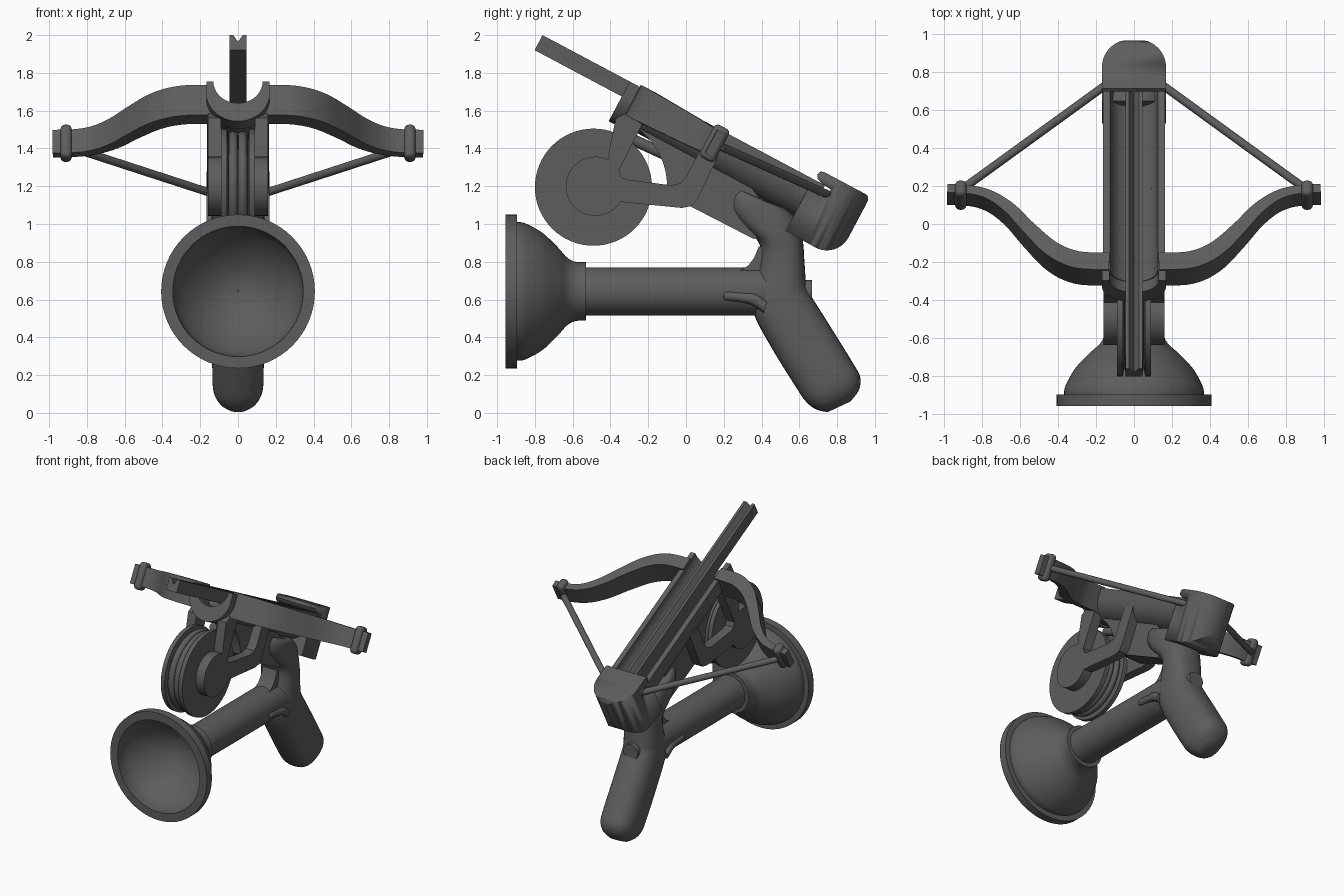
import bpy, bmesh
from math import sin, cos, pi, radians, copysign
from mathutils import Vector

if "Cube" in bpy.data.objects:
    bpy.data.objects.remove(bpy.data.objects["Cube"], do_unlink=True)

grey = bpy.data.materials.new("dark grey")
grey.use_nodes = True
COL = (0.11, 0.11, 0.11, 1)
grey.diffuse_color = COL
grey.node_tree.nodes["Principled BSDF"].inputs["Base Color"].default_value = COL

# Tilted frame of the barrel: u runs backward, v runs up from its top edge
TILT = radians(28)
U = Vector((0, cos(TILT), -sin(TILT)))
V = Vector((0, sin(TILT), cos(TILT)))
ORIGIN = Vector((0, -0.28, 1.745))


def at(x, u, v):
    return ORIGIN + Vector((x, 0, 0)) + U * u + V * v


def finish(name, bm, angle=35):
    bmesh.ops.recalc_face_normals(bm, faces=bm.faces)
    me = bpy.data.meshes.new(name)
    bm.to_mesh(me)
    bm.free()
    ob = bpy.data.objects.new(name, me)
    bpy.context.collection.objects.link(ob)
    me.materials.append(grey)
    bpy.ops.object.select_all(action='DESELECT')
    ob.select_set(True)
    bpy.context.view_layer.objects.active = ob
    bpy.ops.object.shade_smooth_by_angle(angle=radians(angle))
    return ob


def loft(name, rings, closed=False, angle=35):
    """Skin a list of equal rings of points, capped at the ends."""
    bm = bmesh.new()
    rows = [[bm.verts.new(p) for p in r] for r in rings]
    n = len(rows[0])
    for a, b in zip(rows, rows[1:] + rows[:1] if closed else rows[1:]):
        for i in range(n):
            j = (i + 1) % n
            bm.faces.new((a[i], a[j], b[j], b[i]))
    if not closed:
        bm.faces.new(rows[0])
        bm.faces.new(rows[-1])
    return finish(name, bm, angle)


def extrude(name, pts, vec):
    return loft(name, [pts, [p + vec for p in pts]])


def side_plate(name, yz, x0, x1):
    return extrude(name, [Vector((x0, y, z)) for y, z in yz], Vector((x1 - x0, 0, 0)))


def turn(name, profile, centre, axis, seg=64):
    """Revolve a closed (distance along, radius) profile around x or y."""
    rings = []
    for k in range(seg):
        c, s = cos(2 * pi * k / seg), sin(2 * pi * k / seg)
        rings.append([Vector((t, r * c, r * s) if axis == 'x' else (r * c, t, r * s))
                      + Vector(centre) for t, r in profile])
    return loft(name, rings, True)


def rod(name, a, b, r, seg=16):
    a, b = Vector(a), Vector(b)
    q = (b - a).to_track_quat('Z', 'Y')
    ring = [q @ Vector((r * cos(2 * pi * k / seg), r * sin(2 * pi * k / seg), 0)) for k in range(seg)]
    return loft(name, [[a + p for p in ring], [b + p for p in ring]])


def arc(cx, cy, r, a0, a1, n=24):
    return [(cx + r * cos(radians(a0 + (a1 - a0) * k / n)),
             cy + r * sin(radians(a0 + (a1 - a0) * k / n))) for k in range(n + 1)]


def smooth(keys, steps=6):
    """Catmull-Rom through tuples of numbers."""
    out = []
    for i in range(len(keys) - 1):
        p = [keys[max(0, min(len(keys) - 1, i + d))] for d in (-1, 0, 1, 2)]
        for k in range(steps):
            t = k / steps
            out.append(tuple(0.5 * (2 * b + (c - a) * t + (2 * a - 5 * b + 4 * c - d) * t * t
                                    + (3 * b - a - 3 * c + d) * t ** 3) for a, b, c, d in zip(*p)))
    return out + [keys[-1]]


def bevel(ob, width, segments=4):
    m = ob.modifiers.new("round", 'BEVEL')
    m.width, m.segments, m.limit_method = width, segments, 'ANGLE'
    return ob


# Barrel trough, front collar and grooved rail
def trough(name, u0, u1, r, centre, inner):
    prof = arc(0, centre, r, 180, 360) + [(r, 0)] + arc(0, 0, inner, 0, -180) + [(-r, 0)]
    return extrude(name, [at(x, u0, v) for x, v in prof], U * (u1 - u0))


trough("barrel", 0.04, 1.15, 0.163, -0.06, 0.125)
trough("barrel_collar", -0.02, 0.07, 0.168, -0.07, 0.13)
rail = [(-0.045, -0.09), (0.045, -0.09), (0.045, 0), (0.025, 0), (0, -0.04), (-0.025, 0), (-0.045, 0)]
extrude("arrow_rail", [at(x, -0.543, v) for x, v in rail], U * 1.66)
extrude("rail_bed", [at(x, 0.05, v) for x, v in [(-.045, -.14), (.045, -.14), (.045, -.09), (-.045, -.09)]], U * 1.05)

# Butt: hooked side profile trimmed to a round end in plan
hook = [(1.08, -0.06), (1.16, -0.062), (1.19, -0.05), (1.2, -0.03), (1.185, -0.005), (1.13, 0.0),
        (1.1, 0.012), (1.088, 0.03), (1.095, 0.053), (1.115, 0.06)]
butt = extrude("butt", [at(-0.2, u, v) for u, v in
                        hook + arc(1.36, 0.03, 0.03, 90, 0, 6) + arc(1.26, -0.185, 0.13, 0, -90, 10)
                        + [(1.08, -0.31)]], Vector((0.4, 0, 0)))
plan = [(-0.168, 0.9), (0.168, 0.9)] + arc(0, 1.222, 0.168, 0, 180)
trim = extrude("butt_trim", [at(x, u, -0.5) for x, u in plan], V)
trim.hide_render = True
trim.hide_set(True)
cut = butt.modifiers.new("trim", 'BOOLEAN')
cut.operation, cut.object, cut.solver = 'INTERSECT', trim, 'EXACT'

# Block under the barrel with a hollow front around the wheel
WY, WZ = -0.49, 1.195
side_plate("under_block", arc(WY, WZ, 0.39, 52, 0) + [(-0.04, 1.12), (0.03, 1.09), (0.36, 0.92),
           (0.5, 1.0), (0.3, 1.25), (-0.12, 1.5)], -0.09, 0.09)

# Wheel with two coils of cord
turn("wheel", [(-.09, .01), (-.09, .31), (-.058, .31), (-.05, .25), (.05, .25), (.058, .31), (.09, .31), (.09, .01)],
     (0, WY, WZ), 'x')
for s in (-1, 1):
    turn("wheel_cord", arc(s * 0.025, 0.272, 0.025, 0, 330, 11), (0, WY, WZ), 'x')
rod("cord_lead", (0, -0.3, 1.455), (0, -0.05, 1.34), 0.03)

# Bow limbs, tip bands, strings and wheel brackets, mirrored
limb = smooth([(.13, .09, .1, .18), (.3, .1, .1, .18), (.43, .165, .09, .175), (.55, .29, .075, .165),
               (.65, .41, .065, .155), (.75, .49, .055, .145), (.85, .525, .05, .14), (.98, .535, .05, .14)])
hub = arc(-0.48, 1.2, 0.157, 65, 328)
bracket = hub + [(-.02, 1.085), (.03, 1.095), (.06, 1.13), (.19, 1.4), (.09, 1.42), (0, 1.25), (-.03, 1.215),
                 (-.08, 1.205), (-.31, 1.235), (-.345, 1.25), (-.355, 1.285), (-.235, 1.52), (-.25, 1.62),
                 (-.37, 1.56), (-.38, 1.52), (-.405, 1.4)]
for s, side in ((1, "left"), (-1, "right")):
    rings = []
    for i, (x, u, t, h) in enumerate(limb):
        a, b = limb[max(i - 1, 0)], limb[min(i + 1, len(limb) - 1)]
        nrm = Vector((a[1] - b[1], b[0] - a[0])).normalized() * t / 2
        rings.append([at(s * (x + k * nrm.x), u + k * nrm.y, -0.078 + q * h / 2)
                      for k, q in ((-1, -1), (1, -1), (1, 1), (-1, 1))])
    loft(side + "_bow_limb", rings)
    band = [at(s * 0.88, 0.53 + du, -0.078 + dv) for du, dv in ((-.045, -.098), (.045, -.098), (.045, .098), (-.045, .098))]
    bevel(extrude(side + "_tip_band", band, Vector((s * 0.06, 0, 0))), 0.025)
    rod(side + "_string", (s * 0.9, 0.185, 1.41), (s * 0.1, 0.765, 1.15), 0.022)
    side_plate(side + "_wheel_bracket", bracket, s * 0.09, s * 0.16)
    # Cradle prong beside the plunger tube
    prong = smooth([(.2, .625, .012), (.215, .62, .024), (.29, .612, .025), (.36, .6, .03), (.42, .56, .03)])
    loft(side + "_cradle_prong", [[Vector((s * 0.115 + r * cos(k * pi / 6), y, z + r * sin(k * pi / 6)))
                                   if i == 0 else
                                   Vector((s * 0.115 + r * cos(k * pi / 6), y + 0.3 * r * sin(k * pi / 6),
                                           z + r * sin(k * pi / 6))) for k in range(12)]
                                  for i, (y, z, r) in enumerate(prong)])

# Handle: oval sections given by front point, back point and half width
grip = smooth([(.26, 1.19, .47, 1.1, .11), (.235, 1.15, .54, 1.075, .135), (.23, 1.08, .6, 1.0, .14),
               (.29, 1.0, .62, .9, .14), (.38, .91, .625, .83, .132), (.395, .83, .63, .76, .13),
               (.37, .69, .635, .69, .133), (.355, .54, .65, .64, .136), (.45, .35, .75, .48, .136),
               (.58, .14, .88, .27, .136), (.635, .06, .922, .19, .13), (.69, .018, .915, .12, .1),
               (.75, .004, .87, .06, .05)], 4)


def power(c):
    return copysign(abs(c) ** 0.8, c)


loft("handle", [[Vector((w * power(sin(a)), (y0 + y1) / 2 + (y1 - y0) / 2 * power(cos(a)),
                         (z0 + z1) / 2 + (z1 - z0) / 2 * power(cos(a))))
                 for a in (2 * pi * k / 32 for k in range(32))] for y0, z0, y1, z1, w in grip], angle=60)
side_plate("handle_web", [(.28, .75), (.33, .78), (.36, .82), (.385, .88), (.5, .88), (.5, .7), (.28, .7)], -0.06, 0.06)

# Plunger: hollow cup, tube and rear peg
PZ = 0.643
outer = smooth([(-.895, .367), (-.85, .36), (-.76, .31), (-.68, .235), (-.63, .18), (-.585, .157), (-.53, .155)])
inner = smooth([(-.62, .002), (-.64, .1), (-.7, .2), (-.78, .28), (-.87, .335), (-.955, .345)])
turn("plunger_cup", [(-.955, .407), (-.895, .407)] + outer + [(-.53, .002)] + inner, (0, 0, PZ), 'y')
rod("plunger_tube", (0, -0.56, PZ), (0, 0.5, PZ), 0.127, 48)
rod("rear_peg", (0, 0.45, PZ), (0, 0.668, PZ), 0.06, 24)
